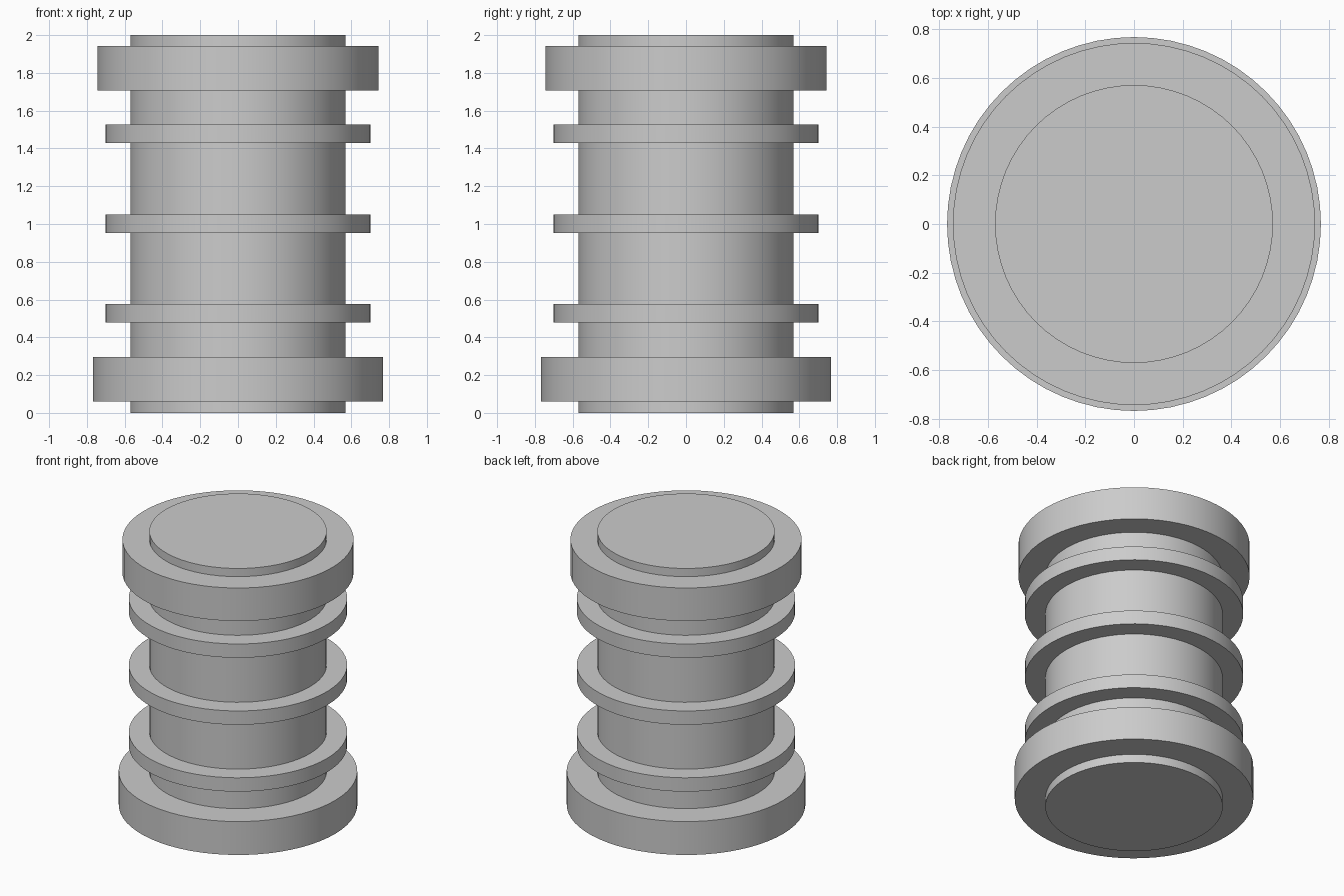
import bpy
import math

if "Cube" in bpy.data.objects:
    bpy.data.objects.remove(bpy.data.objects["Cube"], do_unlink=True)

# Single plain grey
grey = bpy.data.materials.new("plain grey")
grey.use_nodes = True
colour = (0.6, 0.6, 0.6, 1)
grey.diffuse_color = colour
grey.node_tree.nodes["Principled BSDF"].inputs["Base Color"].default_value = colour


def disc(name, radius, bottom, top):
    """Upright cylinder with smooth sides and crisp rims."""
    bpy.ops.mesh.primitive_cylinder_add(
        vertices=64, radius=radius, depth=top - bottom,
        location=(0, 0, (bottom + top) / 2))
    obj = bpy.context.object
    obj.name = name
    obj.data.materials.append(grey)
    bpy.ops.object.shade_smooth_by_angle(angle=math.radians(30))
    return obj


# Central column
disc("core", 0.57, 0, 2)

# Thick end collars
disc("bottom_collar", 0.767, 0.06, 0.297)
disc("top_collar", 0.743, 1.708, 1.942)

# Thin evenly spaced rings
for label, height in (("lower", 0.528), ("middle", 1.002), ("upper", 1.477)):
    disc(label + "_ring", 0.702, height - 0.049, height + 0.049)
